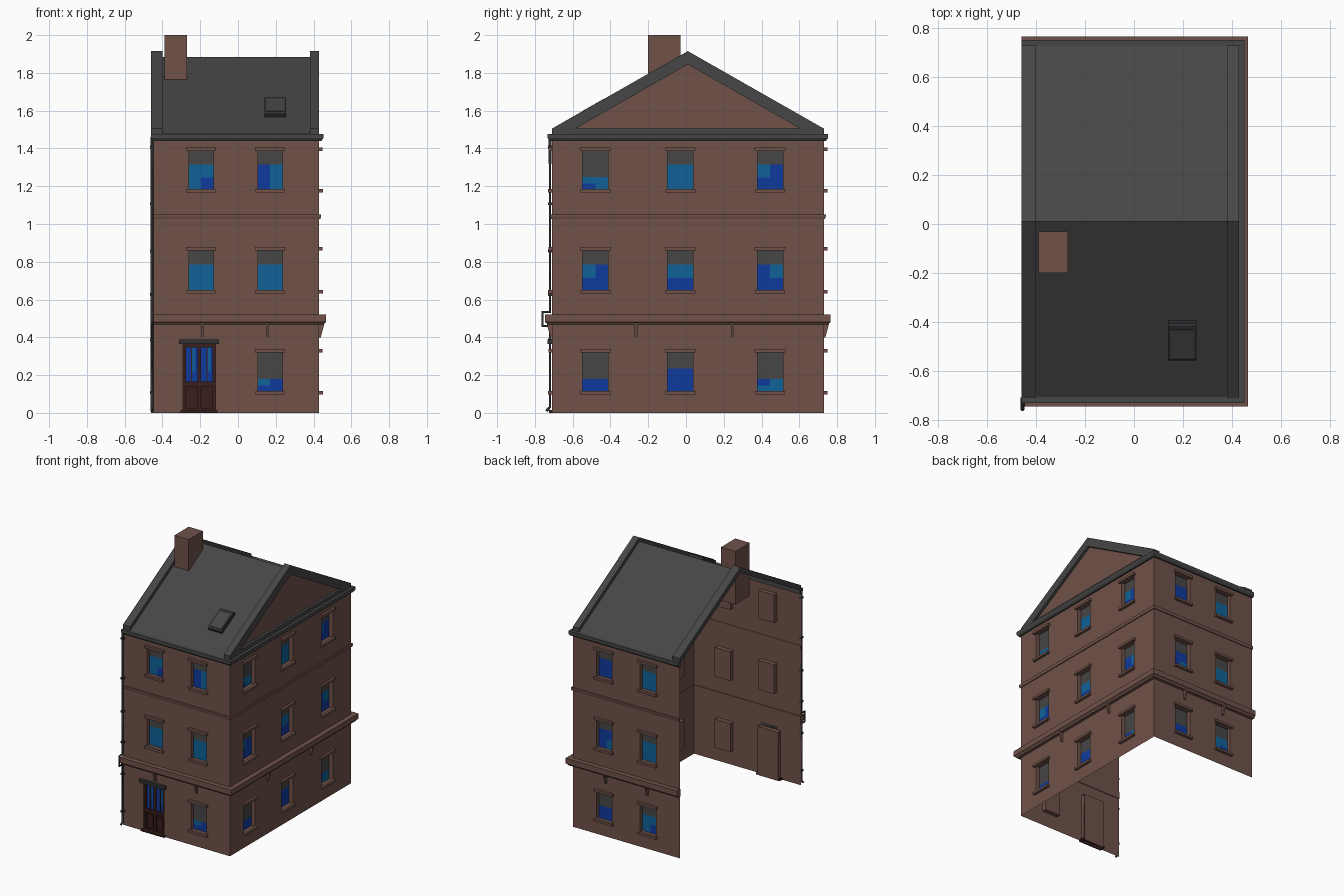
import bpy, bmesh, math
from mathutils import Vector

if "Cube" in bpy.data.objects:
    bpy.data.objects.remove(bpy.data.objects["Cube"])


def material(name, r, g, b):
    lin = [((c / 255 + 0.055) / 1.055) ** 2.4 for c in (r, g, b)]
    m = bpy.data.materials.new(name)
    m.diffuse_color = (*lin, 1)
    m.use_nodes = True
    m.node_tree.nodes["Principled BSDF"].inputs["Base Color"].default_value = m.diffuse_color
    return m


BRICK = material("brick_brown", 112, 82, 73)
SLATE = material("slate_grey", 70, 70, 70)
DARK_GLASS = material("dark_blue_glass", 16, 58, 158)
LIGHT_GLASS = material("light_blue_glass", 16, 98, 152)
DOOR = material("dark_door_wood", 58, 30, 28)
PIPE = material("dark_iron", 50, 50, 53)

X0, X1, Y0, Y1, TOP = -0.46, 0.43, -0.71, 0.73, 1.46


def finish(name, bm, mats, recalc=True):
    if recalc:
        bmesh.ops.recalc_face_normals(bm, faces=bm.faces[:])
    me = bpy.data.meshes.new(name)
    bm.to_mesh(me)
    bm.free()
    for m in mats:
        me.materials.append(m)
    ob = bpy.data.objects.new(name, me)
    bpy.context.collection.objects.link(ob)
    return ob


def add_prism(bm, ring_a, ring_b):
    a = [bm.verts.new(p) for p in ring_a]
    b = [bm.verts.new(p) for p in ring_b]
    bm.faces.new(a)
    bm.faces.new(b[::-1])
    for i in range(len(a)):
        j = (i + 1) % len(a)
        bm.faces.new((a[i], b[i], b[j], a[j]))


def prism_x(name, mat, x0, x1, *profiles):
    # extrudes (y, z) outlines along x
    bm = bmesh.new()
    for pr in profiles:
        add_prism(bm, [(x0, y, z) for y, z in pr], [(x1, y, z) for y, z in pr])
    return finish(name, bm, [mat])


# wall-local coordinates: u along the wall, d outwards, z up
PLACE = {"front": lambda u, d, z: Vector((u, Y0 - d, z)),
         "right": lambda u, d, z: Vector((X1 + d, u, z)),
         "back": lambda u, d, z: Vector((u, Y1 + d, z))}
SPAN = {"front": (X0, X1), "right": (Y0, Y1), "back": (X0, X1)}


def add_box(bm, side, u0, u1, d0, d1, z0, z1):
    P = PLACE[side]
    ring = ((u0, z0), (u1, z0), (u1, z1), (u0, z1))
    add_prism(bm, [P(u, d0, z) for u, z in ring], [P(u, d1, z) for u, z in ring])


def boxes(name, mat, side, dims):
    bm = bmesh.new()
    for d in dims:
        add_box(bm, side, *d)
    return finish(name, bm, [mat])


def add_quad(bm, pts, toward, mat=0):
    f = bm.faces.new([bm.verts.new(p) for p in pts])
    f.normal_update()
    if f.normal.dot(toward) < 0:
        f.normal_flip()
    f.material_index = mat


ROWS = ((0.11, 0.325), (0.645, 0.865), (1.18, 1.39))
DEPTH = 0.03
# (centre, row, blind height, glass quadrants: top left, top right, bottom left, bottom right)
WINDOWS = {
    "front": [(0.17, 0, 0.145, "LDDD"), (-0.195, 1, 0.08, "LLLL"), (0.17, 1, 0.08, "LLLL"),
              (-0.195, 2, 0.075, "LLLD"), (0.17, 2, 0.075, "DLDL")],
    "right": [(-0.48, 0, 0.145, "DDDD"), (-0.03, 0, 0.09, "DDDD"), (0.445, 0, 0.145, "DLLL"),
              (-0.48, 1, 0.08, "LDDD"), (-0.03, 1, 0.08, "LLDD"), (0.445, 1, 0.08, "DLDD"),
              (-0.48, 2, 0.14, "LLDL"), (-0.03, 2, 0.075, "LLLL"), (0.445, 2, 0.075, "LDDD")],
    "back": [(-0.195, 0, 0.09, "LLDL"), (0.17, 0, 0.12, "DDDD"), (-0.195, 1, 0.08, "LLLL"),
             (0.17, 1, 0.08, "DDLD"), (-0.195, 2, 0.075, "LLLL"), (0.17, 2, 0.075, "DDDD")],
}
DOOR_HOLE = (-0.29, -0.12, 0.0, 0.365)

# walls with recessed windows, lintels and sills
for side, wins in WINDOWS.items():
    P = PLACE[side]
    out = P(0, 1, 0) - P(0, 0, 0)
    along, up = P(1, 0, 0) - P(0, 0, 0), Vector((0, 0, 1))
    half = 0.0675 if side == "right" else 0.065
    holes = [(u - half, u + half, *ROWS[r]) for u, r, _, _ in wins]
    if side == "front":
        holes.append(DOOR_HOLE)
    bm = bmesh.new()

    def flat(u0, u1, z0, z1, d, toward, mat=0):
        add_quad(bm, [P(u0, d, z0), P(u1, d, z0), P(u1, d, z1), P(u0, d, z1)], toward, mat)

    us = sorted({*SPAN[side], *(h[0] for h in holes), *(h[1] for h in holes)})
    zs = sorted({0.0, TOP, *(h[2] for h in holes), *(h[3] for h in holes)})
    for ua, ub in zip(us, us[1:]):
        for za, zb in zip(zs, zs[1:]):
            um, zm = (ua + ub) / 2, (za + zb) / 2
            if not any(h[0] < um < h[1] and h[2] < zm < h[3] for h in holes):
                flat(ua, ub, za, zb, 0, out)
    # reveals and inner backing
    for u0, u1, z0, z1 in holes:
        for u, s in ((u0, 1), (u1, -1)):
            add_quad(bm, [P(u, 0, z0), P(u, 0, z1), P(u, -DEPTH - 0.003, z1), P(u, -DEPTH - 0.003, z0)], along * s)
        for z, s in ((z0, 1), (z1, -1)):
            add_quad(bm, [P(u0, 0, z), P(u1, 0, z), P(u1, -DEPTH - 0.003, z), P(u0, -DEPTH - 0.003, z)], up * s)
        flat(u0, u1, z0, z1, -DEPTH - 0.003, -out)
    # blinds and panes
    trims = []
    for u, r, blind, panes in wins:
        z0, z1 = ROWS[r]
        zb = z1 - blind
        zm = (z0 + zb) / 2
        flat(u - half, u + half, zb, z1, -DEPTH, out, 1)
        cells = ((u - half, u, zm, zb), (u, u + half, zm, zb), (u - half, u, z0, zm), (u, u + half, z0, zm))
        for cell, c in zip(cells, panes):
            flat(*cell, -DEPTH, out, 2 if c == "D" else 3)
        trims.append((u - half - 0.014, u + half + 0.014, 0, 0.018, z1 - 0.004, z1 + 0.014))
        trims.append((u - half - 0.012, u + half + 0.012, 0, 0.02, z0 - 0.012, z0 + 0.005))
    bmesh.ops.remove_doubles(bm, verts=bm.verts[:], dist=0.0001)
    finish(side + "_wall", bm, [BRICK, SLATE, DARK_GLASS, LIGHT_GLASS], recalc=False)
    boxes(side + "_window_trim", BRICK, side, trims)

    # tapered brackets under the ledge
    bm = bmesh.new()
    for c in ((-0.265, 0.245) if side == "right" else (-0.19, 0.155)):
        prof = ((0, 0.40), (0.008, 0.40), (0.028, 0.475), (0, 0.475))
        add_prism(bm, [P(c - 0.007, d, z) for d, z in prof], [P(c + 0.007, d, z) for d, z in prof])
    finish(side + "_brackets", bm, [BRICK])


# mouldings swept round the three walls
def moulding(name, mat, profile):
    bm = bmesh.new()
    rings = []
    for x, y, sx, sy in ((X0, Y0, 0, -1), (X1, Y0, 1, -1), (X1, Y1, 1, 1), (X0, Y1, 0, 1)):
        rings.append([bm.verts.new((x + sx * d, y + sy * d, z)) for d, z in profile])
    n = len(profile)
    for a, b in zip(rings, rings[1:]):
        for i in range(n):
            j = (i + 1) % n
            bm.faces.new((a[i], a[j], b[j], b[i]))
    bm.faces.new(rings[0])
    bm.faces.new(rings[-1][::-1])
    return finish(name, bm, [mat])


moulding("lower_ledge", BRICK, ((-0.005, 0.465), (0.022, 0.465), (0.028, 0.475), (0.036, 0.48), (0.036, 0.52), (-0.005, 0.52)))
moulding("upper_band", BRICK, ((-0.004, 1.027), (0.006, 1.027), (0.01, 1.04), (0.01, 1.05), (-0.004, 1.05)))
moulding("cornice", SLATE, ((-0.01, 1.44), (0.012, 1.44), (0.022, 1.455), (0.022, 1.476), (-0.01, 1.476)))

# roof shell
MID = 0.01
prism_x("roof", SLATE, X0, 0.4, ((Y0, 1.475), (MID, 1.885), (Y1, 1.475), (Y1, 1.465), (MID, 1.873), (Y0, 1.465)))


# raised gable edges, with the right gable closed by a brick panel
def both(profile):
    return profile, [(2 * MID - y, z) for y, z in profile]


prism_x("left_gable_edge", SLATE, X0, -0.40,
        *both([(Y0, 1.47), (Y0, 1.505), (MID, 1.915), (MID, 1.873)]))
prism_x("right_gable_edge", SLATE, 0.38, X1,
        *both([(Y0, 1.47), (Y0, 1.505), (MID, 1.915), (MID, 1.845), (-0.585, 1.505), (MID, 1.505), (MID, 1.47)]))
prism_x("right_gable_panel", BRICK, 0.395, 0.41, ((-0.62, 1.49), (0.64, 1.49), (MID, 1.86)))

# chimney
prism_x("chimney", BRICK, -0.39, -0.27, ((-0.2, 1.6), (-0.03, 1.6), (-0.03, 2.0), (-0.2, 2.0)))

# skylight lying on the front slope
slope = (1.885 - 1.475) / (MID - Y0)


def on_roof(y, h):
    return (y - h * 0.5, 1.475 + (y - Y0) * slope + h * 0.87)


prism_x("skylight_frame", PIPE, 0.14, 0.255,
        (on_roof(-0.55, -0.005), on_roof(-0.55, 0.018), on_roof(-0.54, 0.024),
         on_roof(-0.405, 0.024), on_roof(-0.395, 0.018), on_roof(-0.395, -0.005)))
prism_x("skylight_pane", SLATE, 0.15, 0.245,
        (on_roof(-0.535, 0.02), on_roof(-0.535, 0.027), on_roof(-0.42, 0.027), on_roof(-0.42, 0.02)))

# double door: backing, rails and stiles, panes, lower panels, lintel, step
L, R, C = -0.29, -0.12, -0.205
rails = [(L, R, -0.03, -0.026, 0, 0.365)]
rails += [(L, R, -0.026, -0.012, a, b) for a, b in ((0, 0.025), (0.14, 0.165), (0.345, 0.365))]
rails += [(a, b, -0.026, -0.012, 0, 0.365) for a, b in ((L, L + 0.014), (C - 0.01, C + 0.01), (R - 0.014, R))]
rails += [(m - 0.003, m + 0.003, -0.026, -0.016, 0.165, 0.345) for m in (-0.246, -0.164)]
rails += [(a, b, -0.026, -0.02, 0.04, 0.125) for a, b in ((-0.266, -0.226), (-0.184, -0.144))]
boxes("double_door", DOOR, "front", rails)
boxes("door_panes", DARK_GLASS, "front",
      [(a, b, -0.026, -0.022, 0.165, 0.345) for a, b in ((-0.276, -0.215), (-0.195, -0.134))])
boxes("door_pane_highlights", LIGHT_GLASS, "front",
      [(a, a + 0.014, -0.022, -0.021, 0.22, 0.345) for a in (-0.242, -0.16)])
boxes("door_lintel", PIPE, "front", [(-0.312, -0.1, 0, 0.022, 0.365, 0.388)])
boxes("door_step", DOOR, "front", [(-0.305, -0.108, -0.03, 0.015, 0, 0.014)])

# drainpipe stepping out round the ledge, with clips
curve = bpy.data.curves.new("drainpipe", 'CURVE')
curve.dimensions = '3D'
curve.bevel_depth = 0.008
curve.bevel_resolution = 1
curve.use_fill_caps = True
path = ((-0.72, 1.46), (-0.72, 0.535), (-0.76, 0.535), (-0.76, 0.46), (-0.72, 0.46), (-0.72, 0.03), (-0.74, 0.01))
sp = curve.splines.new('POLY')
sp.points.add(len(path) - 1)
for p, (y, z) in zip(sp.points, path):
    p.co = (-0.456, y, z, 1)
pipe = bpy.data.objects.new("drainpipe", curve)
bpy.context.collection.objects.link(pipe)
curve.materials.append(PIPE)
bpy.context.view_layer.objects.active = pipe
pipe.select_set(True)
bpy.ops.object.convert(target='MESH')
boxes("drainpipe_clips", PIPE, "front",
      [(-0.465, -0.445, 0, 0.021, z, z + 0.015) for z in (0.1, 0.38, 0.62, 0.85, 1.1, 1.4)])
